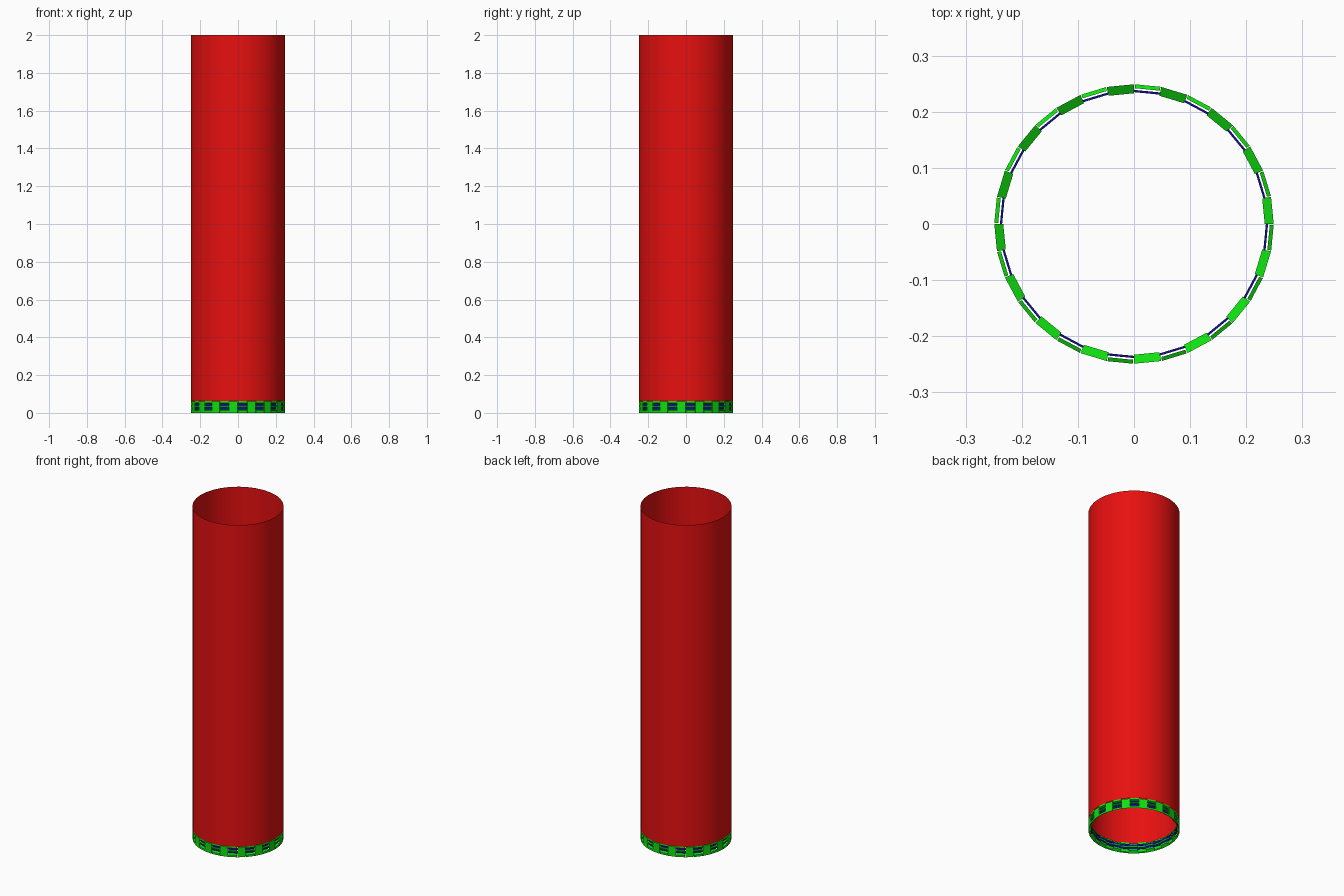
import bpy, bmesh, math

if "Cube" in bpy.data.objects:
    bpy.data.objects.remove(bpy.data.objects["Cube"])

R, H, BAND, N = 0.249, 2.0, 0.063, 32
STEP = 2 * math.pi / N


def material(name, rgb):
    m = bpy.data.materials.new(name)
    m.diffuse_color = (*rgb, 1)
    m.use_nodes = True
    m.node_tree.nodes["Principled BSDF"].inputs["Base Color"].default_value = m.diffuse_color
    return m


RED = material("red", (0.8, 0.005, 0.005))
GREEN = material("green", (0.005, 0.75, 0.005))
BLUE = material("dark blue", (0.005, 0.005, 0.28))


def make_object(name, bm, mat, smooth=False):
    mesh = bpy.data.meshes.new(name)
    bm.to_mesh(mesh)
    bm.free()
    mesh.materials.append(mat)
    for p in mesh.polygons:
        p.use_smooth = smooth
    ob = bpy.data.objects.new(name, mesh)
    bpy.context.collection.objects.link(ob)
    return ob


def sector(bm, profile, a0, a1):
    """Straight prism: an (r, z) profile carried from angle a0 to a1."""
    ends = [[bm.verts.new((r * math.cos(a), r * math.sin(a), z)) for r, z in profile]
            for a in (a0, a1)]
    faces = [bm.faces.new(ends[0]), bm.faces.new(ends[1][::-1])]
    n = len(profile)
    for i in range(n):
        j = (i + 1) % n
        faces.append(bm.faces.new((ends[0][j], ends[0][i], ends[1][i], ends[1][j])))
    bmesh.ops.recalc_face_normals(bm, faces=faces)


def ring(name, profiles, mat, start, every, trim=0.0):
    bm = bmesh.new()
    for k in range(start, N, every):
        for prof in profiles:
            sector(bm, prof, k * STEP + trim, (k + 1) * STEP - trim)
    return make_object(name, bm, mat)


# tall open tube, a single thin sheet
bm = bmesh.new()
bmesh.ops.create_cone(bm, cap_ends=False, segments=N, radius1=R, radius2=R, depth=H - BAND)
bmesh.ops.translate(bm, verts=bm.verts, vec=(0, 0, (H + BAND) / 2))
make_object("tube", bm, RED, smooth=True)

# plain plates between the vents
ring("band_plates", [[(R, 0), (R, 0.059), (0.242, BAND), (0.242, 0.004)]], GREEN, 1, 2, 0.006)

# vents: sloping hood, middle slat and sloping sill reaching inward
ring("vent_slats", [
    [(R, 0.053), (R, BAND), (0.233, 0.053), (0.233, 0.047)],
    [(R, 0.032), (R, 0.038), (0.233, 0.038), (0.233, 0.032)],
    [(R, 0.0), (R, 0.012), (0.233, 0.018), (0.233, 0.011)],
], GREEN, 0, 2)

# two thin blue hoops running behind the vents
ring("inner_hoops", [
    [(0.235, z), (0.239, z), (0.239, z + 0.011), (0.235, z + 0.011)]
    for z in (0.019, 0.039)
], BLUE, 0, 1)
